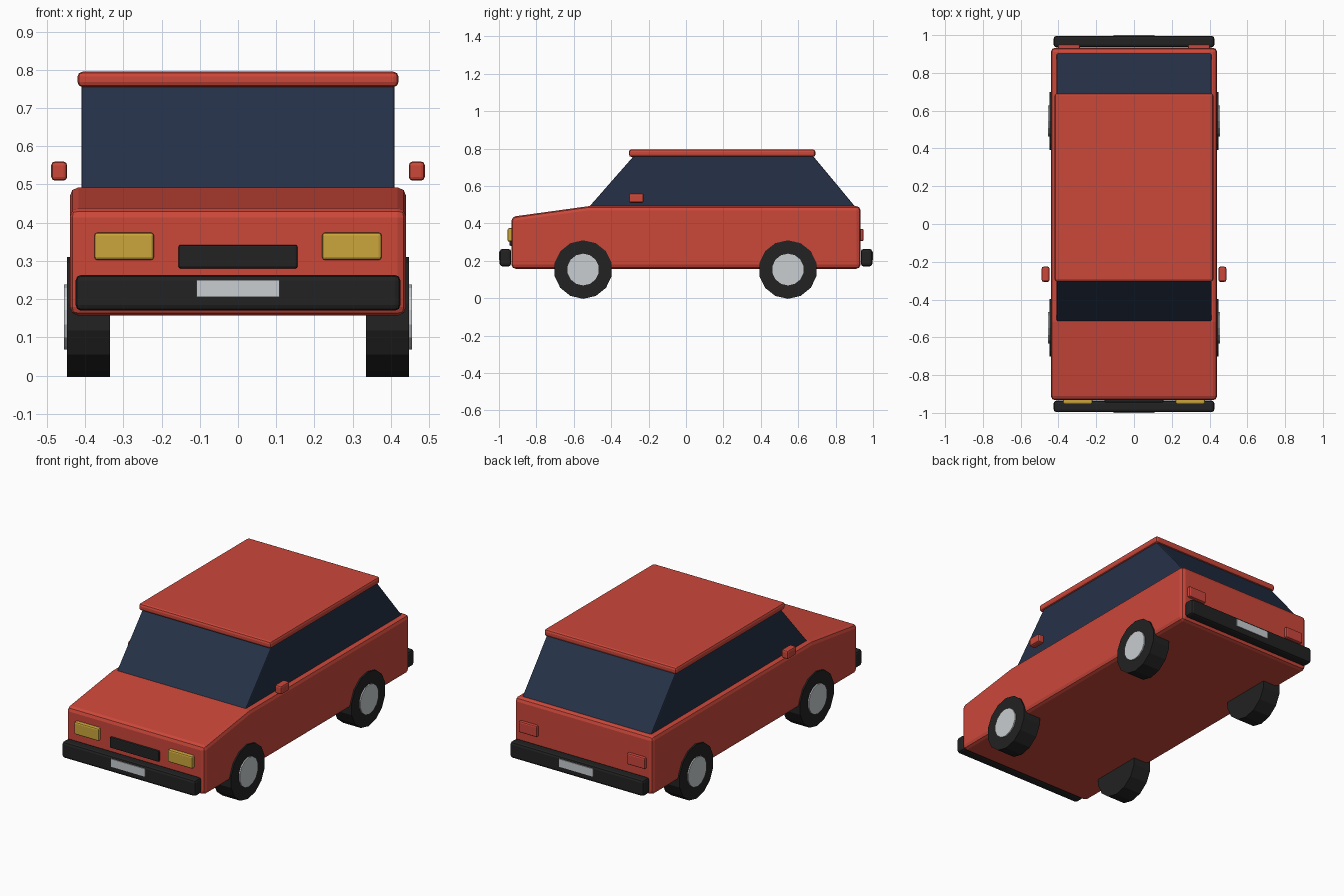
import bpy, bmesh, math
from mathutils import Matrix

default = bpy.data.objects.get("Cube")
if default:
    bpy.data.objects.remove(default, do_unlink=True)


def material(name, rgb):
    m = bpy.data.materials.new(name)
    m.use_nodes = True
    m.diffuse_color = (*rgb, 1)
    node = next(n for n in m.node_tree.nodes if n.type == 'BSDF_PRINCIPLED')
    node.inputs["Base Color"].default_value = (*rgb, 1)
    node.inputs["Roughness"].default_value = 0.6
    return m


red = material("body red", (0.60, 0.063, 0.042))
lamp_red = material("tail lamp red", (0.60, 0.06, 0.045))
glass = material("dark blue glass", (0.019, 0.031, 0.064))
black = material("rubber black", (0.016, 0.016, 0.016))
silver = material("silver", (0.58, 0.61, 0.63))
amber = material("headlamp amber", (0.60, 0.38, 0.045))


def finish(name, bm, mat, bevel=0, segments=2):
    bmesh.ops.recalc_face_normals(bm, faces=bm.faces)
    mesh = bpy.data.meshes.new(name)
    bm.to_mesh(mesh)
    bm.free()
    mesh.materials.append(mat)
    ob = bpy.data.objects.new(name, mesh)
    bpy.context.scene.collection.objects.link(ob)
    if bevel:
        mod = ob.modifiers.new("edge bevel", 'BEVEL')
        mod.width = bevel
        mod.segments = segments
        mod.limit_method = 'ANGLE'
    return ob


def box(name, x, y, z, mat, bevel=0):
    """Box from (min, max) ranges."""
    bm = bmesh.new()
    bmesh.ops.create_cube(bm, size=1)
    for v in bm.verts:
        v.co = [sum(r) / 2 + c * (r[1] - r[0]) for r, c in zip((x, y, z), v.co)]
    return finish(name, bm, mat, bevel)


def side_profile(name, points, half_width, mat, bevel):
    """Side outline of (y, z) points extruded across the width."""
    bm = bmesh.new()
    face = bm.faces.new([bm.verts.new((-half_width, y, z)) for y, z in points])
    new = bmesh.ops.extrude_face_region(bm, geom=[face])["geom"]
    for v in new:
        if isinstance(v, bmesh.types.BMVert):
            v.co.x = half_width
    return finish(name, bm, mat, bevel)


def disc(name, x, y, z, radius, mat, sides=14):
    """Cylinder along x with a flat side at the bottom."""
    bm = bmesh.new()
    bmesh.ops.create_cone(bm, cap_ends=True, segments=sides, radius1=radius,
                          radius2=radius, depth=abs(x[1] - x[0]))
    turn = Matrix.Rotation(math.pi / sides, 4, 'X') @ Matrix.Rotation(math.pi / 2, 4, 'Y')
    bm.transform(Matrix.Translation((sum(x) / 2, y, z)) @ turn)
    return finish(name, bm, mat)


# Body shell, glass cabin and roof
side_profile("body", [(-0.933, 0.157), (-0.933, 0.435), (-0.52, 0.492),
                      (0.933, 0.492), (0.933, 0.157)], 0.44, red, 0.022)
side_profile("cabin_glass", [(-0.525, 0.48), (-0.275, 0.765),
                             (0.675, 0.765), (0.912, 0.48)], 0.41, glass, 0.006)
box("roof", (-0.42, 0.42), (-0.305, 0.692), (0.755, 0.795), red, 0.013)

# Bumpers and plates at both ends
for end, s in (("front", -1), ("rear", 1)):
    box(end + "_bumper", (-0.425, 0.425), sorted((s * 0.935, s * 0.996)),
        (0.17, 0.263), black, 0.014)
    box(end + "_plate", (-0.108, 0.108), sorted((s * 0.992, s)), (0.205, 0.25), silver)

# Grille
box("grille", (-0.156, 0.156), (-0.945, -0.92), (0.28, 0.342), black, 0.006)

# Mirrored parts: lamps, door mirrors, wheels
for side, s in (("left", 1), ("right", -1)):
    def span(a, b):
        return sorted((s * a, s * b))

    box(side + "_headlamp", span(0.22, 0.376), (-0.954, -0.92), (0.302, 0.374), amber, 0.008)
    box(side + "_tail_lamp", span(0.285, 0.402), (0.92, 0.95), (0.305, 0.37), lamp_red, 0.008)
    box(side + "_door_mirror", span(0.447, 0.489), (-0.306, -0.226), (0.51, 0.56), red, 0.01)
    for end, y in (("front", -0.55), ("rear", 0.545)):
        disc(f"{end}_{side}_tyre", span(0.335, 0.448), y, 0.153, 0.1565, black)
        disc(f"{end}_{side}_hubcap", span(0.44, 0.455), y, 0.153, 0.085, silver)
